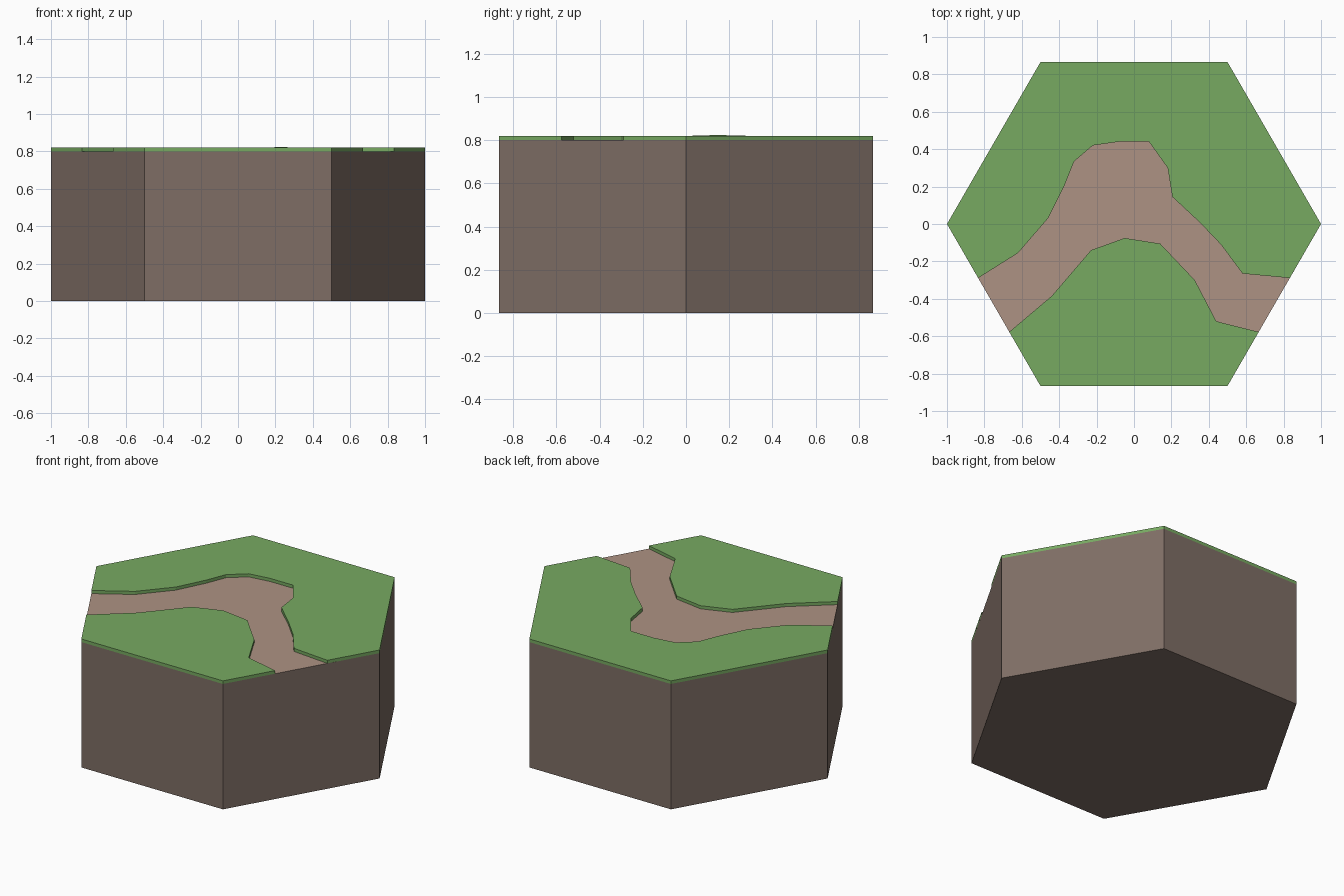
import bpy, bmesh
from math import cos, sin, radians

if "Cube" in bpy.data.objects:
    bpy.data.objects.remove(bpy.data.objects["Cube"])

DIRT_TOP, GRASS_TOP = 0.80, 0.82


def material(name, rgb):
    m = bpy.data.materials.new(name)
    m.diffuse_color = (*rgb, 1)
    m.use_nodes = True
    m.node_tree.nodes["Principled BSDF"].inputs["Base Color"].default_value = m.diffuse_color
    return m


def slab(name, outline, z0, z1, side_mat, top_mat=None, bottom=True, lifted=()):
    """Extrude a counter-clockwise outline; 'lifted' corners sit a touch higher."""
    bm = bmesh.new()
    low = [bm.verts.new((x, y, z0)) for x, y in outline]
    high = [bm.verts.new((x, y, z1 + (0.004 if (x, y) in lifted else 0)))
            for x, y in outline]
    top = bm.faces.new(high)
    top.material_index = 1 if top_mat else 0
    if bottom:
        bm.faces.new(low[::-1])
    n = len(outline)
    for i in range(n):
        j = (i + 1) % n
        bm.faces.new((low[i], low[j], high[j], high[i]))
    mesh = bpy.data.meshes.new(name)
    bm.to_mesh(mesh)
    bm.free()
    for m in (side_mat, top_mat):
        if m:
            mesh.materials.append(m)
    ob = bpy.data.objects.new(name, mesh)
    bpy.context.collection.objects.link(ob)
    return ob


dirt = material("dirt", (0.21, 0.155, 0.13))
path = material("path", (0.42, 0.29, 0.23))
grass = material("grass", (0.185, 0.40, 0.12))

# Hexagonal earth block whose top is the path surface
hexagon = [(cos(radians(a)), sin(radians(a))) for a in range(0, 360, 60)]
slab("earth_block", hexagon, 0, DIRT_TOP, dirt, path)

# Path banks, left to right
back_bank = [(-0.833, -0.289), (-0.62, -0.155), (-0.46, 0.03), (-0.37, 0.21),
             (-0.32, 0.335), (-0.22, 0.42), (-0.08, 0.44), (0.08, 0.44),
             (0.18, 0.30), (0.205, 0.145), (0.35, 0.01), (0.465, -0.11),
             (0.58, -0.265), (0.833, -0.289)]
front_bank = [(-0.667, -0.577), (-0.44, -0.385), (-0.23, -0.14), (-0.05, -0.075),
              (0.14, -0.105), (0.325, -0.30), (0.44, -0.52), (0.667, -0.577)]

# Raised turf on both sides of the path
slab("back_grass", back_bank + hexagon[0:4], DIRT_TOP, GRASS_TOP, grass,
     bottom=False, lifted=[(0.205, 0.145)])
slab("front_grass", hexagon[4:6] + front_bank[::-1], DIRT_TOP, GRASS_TOP, grass,
     bottom=False)
